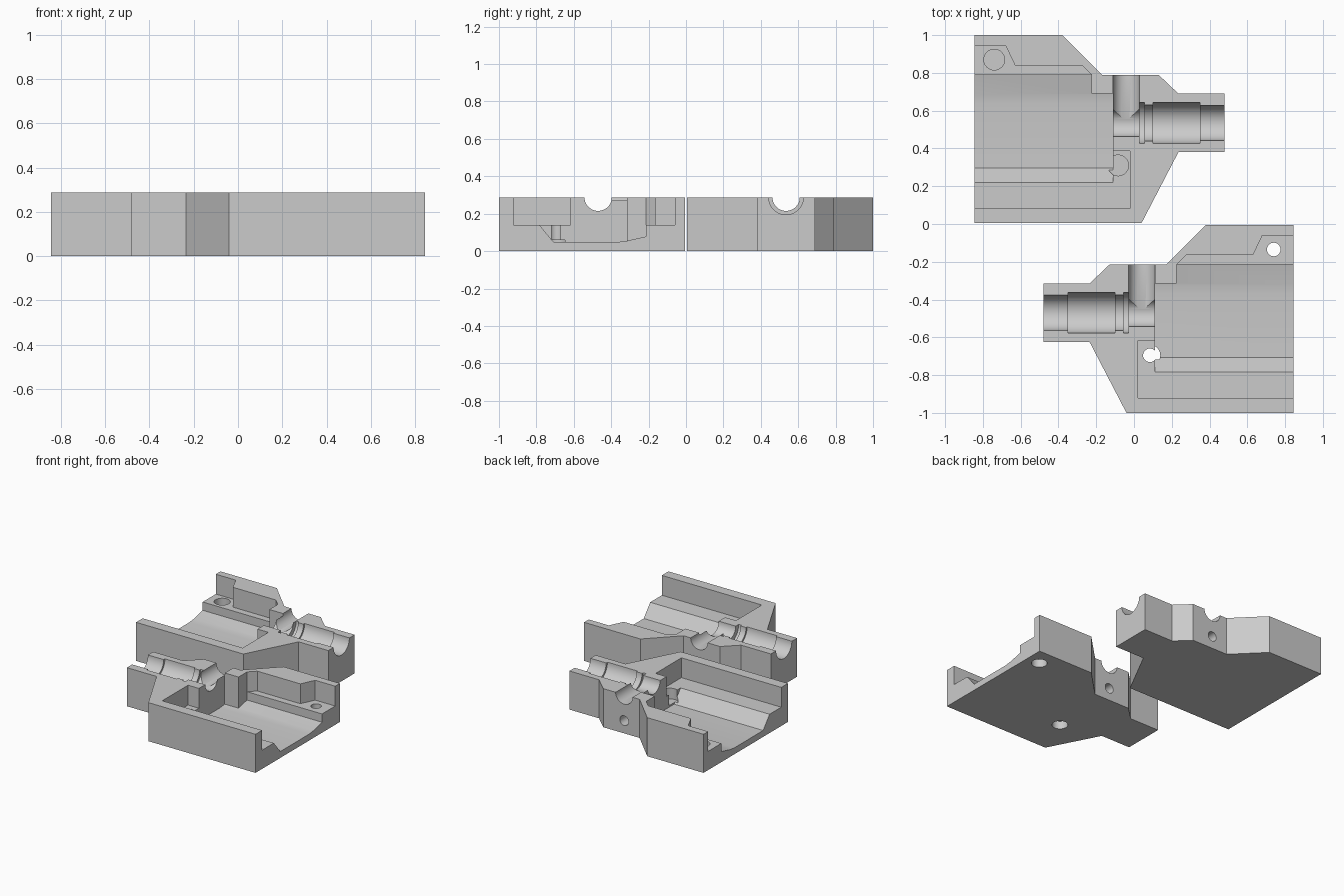
import bpy, bmesh, math
from mathutils import Matrix, Vector

if "Cube" in bpy.data.objects:
    bpy.data.objects.remove(bpy.data.objects["Cube"])

H = 0.288          # height of each half, also the parting plane
AXIS_Y = -0.47     # line of the long bore
PORT_X = 0.042     # line of the side bore

grey = bpy.data.materials.new("light_grey")
grey.diffuse_color = (0.6, 0.6, 0.6, 1)
grey.use_nodes = True
grey.node_tree.nodes["Principled BSDF"].inputs["Base Color"].default_value = grey.diffuse_color


def finish(name, bm):
    bmesh.ops.recalc_face_normals(bm, faces=bm.faces)
    me = bpy.data.meshes.new(name)
    bm.to_mesh(me)
    bm.free()
    ob = bpy.data.objects.new(name, me)
    bpy.context.collection.objects.link(ob)
    return ob


def prism(name, pts, offset):
    """Extrude a closed 3D polygon along an offset."""
    bm = bmesh.new()
    face = bm.faces.new([bm.verts.new(p) for p in pts])
    ext = bmesh.ops.extrude_face_region(bm, geom=[face])
    moved = [v for v in ext["geom"] if isinstance(v, bmesh.types.BMVert)]
    bmesh.ops.translate(bm, verts=moved, vec=offset)
    return finish(name, bm)


def lathe(name, profile, origin, direction, n=48):
    """Stack rings (distance, radius) along a direction and cap both ends."""
    bm = bmesh.new()
    rot = Vector((0, 0, 1)).rotation_difference(Vector(direction)).to_matrix()
    rings = []
    for d, r in profile:
        rings.append([bm.verts.new(Vector(origin) + rot @ Vector(
            (r * math.cos(2 * math.pi * i / n), r * math.sin(2 * math.pi * i / n), d)))
            for i in range(n)])
    for a, b in zip(rings, rings[1:]):
        for i in range(n):
            j = (i + 1) % n
            bm.faces.new((a[i], a[j], b[j], b[i]))
    bm.faces.new(rings[0])
    bm.faces.new(rings[-1])
    return finish(name, bm)


def cut(body, tool):
    mod = body.modifiers.new("cut", 'BOOLEAN')
    mod.operation = 'DIFFERENCE'
    mod.solver = 'EXACT'
    mod.object = tool
    bpy.context.view_layer.objects.active = body
    bpy.ops.object.modifier_apply(modifier=mod.name)
    bpy.data.objects.remove(tool, do_unlink=True)


def build_half(name, through_holes):
    # outer block
    outline = [(0.845, -0.005), (0.38, -0.005), (0.17, -0.215), (-0.13, -0.215),
               (-0.235, -0.315), (-0.48, -0.315), (-0.48, -0.625), (-0.235, -0.625),
               (-0.04, -1.0), (0.845, -1.0)]
    body = prism(name, [(x, y, 0) for x, y in outline], (0, 0, H))

    # upper pocket down to the ledges
    pocket = [(0.02, -0.922), (0.9, -0.922), (0.9, -0.06), (0.68, -0.06), (0.63, -0.165),
              (0.275, -0.165), (0.225, -0.215), (0.225, -0.315), (0.11, -0.315),
              (0.11, -0.618), (0.02, -0.618)]
    cut(body, prism("pocket", [(x, y, 0.14) for x, y in pocket], (0, 0, 0.3)))

    # deep channel, leaving the corner block standing
    section = [(-0.784, 0.2), (-0.784, 0.14), (-0.708, 0.048), (-0.37, 0.048),
               (-0.32, 0.054), (-0.215, 0.078), (-0.215, 0.2)]
    channel = prism("channel", [(0.11, y, z) for y, z in section], (0.8, 0, 0))
    corner = [(0.0, -0.315), (0.225, -0.315), (0.225, -0.1), (0.0, -0.1)]
    cut(channel, prism("corner", [(x, y, -0.1) for x, y in corner], (0, 0, 0.5)))
    cut(body, channel)

    # stepped long bore
    steps = [(-0.6, 0.093), (-0.35, 0.093), (-0.35, 0.108), (-0.1, 0.108), (-0.1, 0.095),
             (-0.055, 0.095), (-0.055, 0.108), (-0.03, 0.108), (-0.03, 0.073), (0.16, 0.073)]
    cut(body, lathe("long_bore", steps, (0, AXIS_Y, H), (1, 0, 0)))

    # side bore and the small blind hole below it
    cut(body, lathe("side_bore", [(0, 0.07), (0.5, 0.07)], (PORT_X, AXIS_Y, H), (0, 1, 0)))
    cut(body, lathe("blind_hole", [(0, 0.036), (0.3, 0.036)], (PORT_X, -0.36, 0.095), (0, 1, 0)))

    # screw holes: stepped and open below, or wide and blind
    for x, y in ((0.74, -0.135), (0.084, -0.695)):
        if through_holes:
            rings = [(-0.1, 0.055), (0.06, 0.055), (0.06, 0.036), (0.2, 0.036)]
        else:
            rings = [(0.06, 0.055), (0.2, 0.055)]
        cut(body, lathe("screw_hole", rings, (x, y, 0), (0, 0, 1), 32))

    body.data.materials.clear()
    body.data.materials.append(grey)
    return body


front_half = build_half("front_housing_half", True)
rear_half = build_half("rear_housing_half", False)

# the rear half is the mirror image, set behind the front one
rear_half.data.transform(Matrix.Translation((0, 1.005, 0)) @ Matrix.Diagonal((-1, 1, 1, 1)))
rear_half.data.flip_normals()

# smooth bores, sharp corners
for ob in (front_half, rear_half):
    bpy.ops.object.select_all(action='DESELECT')
    ob.select_set(True)
    bpy.context.view_layer.objects.active = ob
    bpy.ops.object.shade_smooth_by_angle(angle=math.radians(25))
